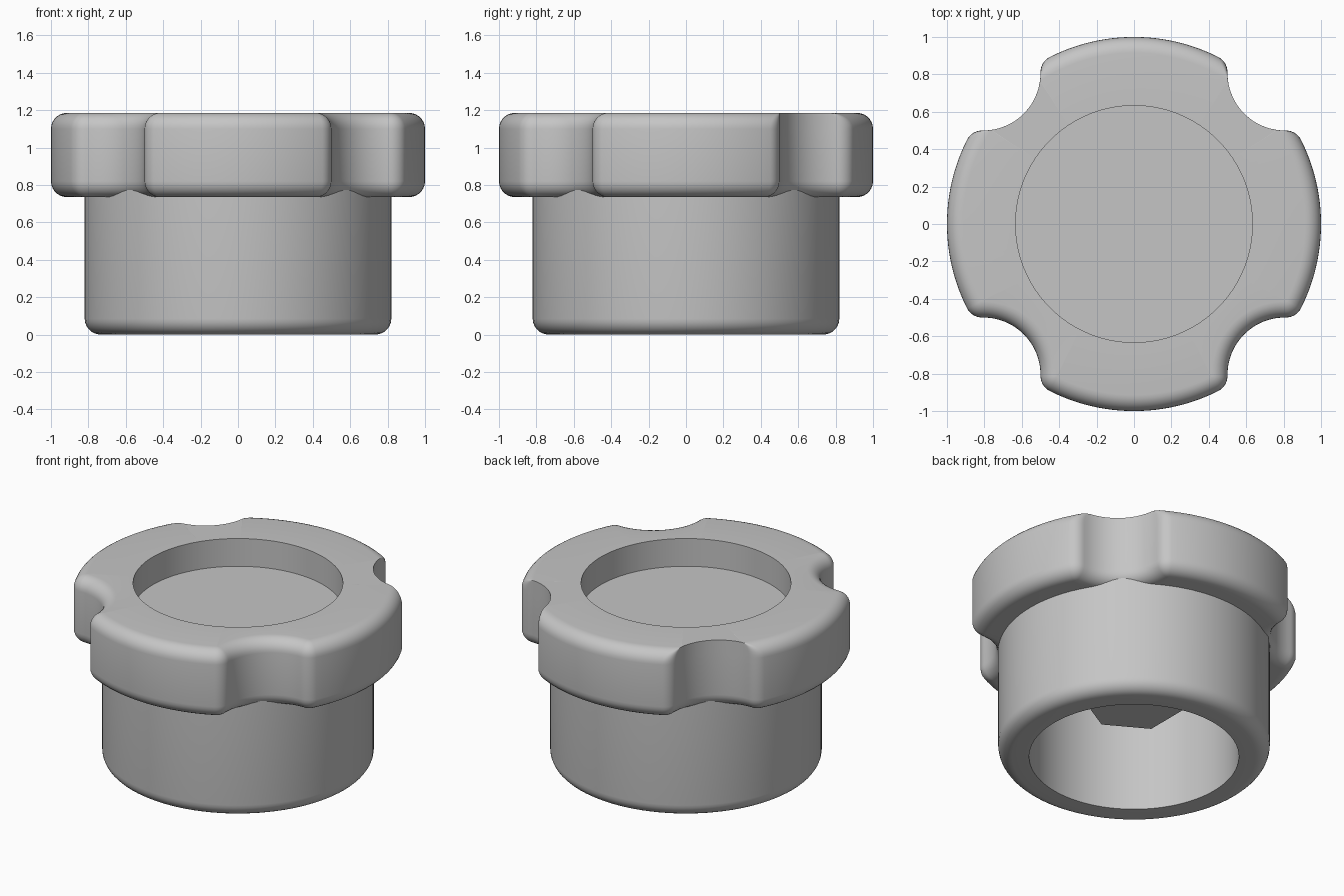
import bpy, bmesh
from math import sin, cos, pi, atan2, acos, hypot, radians

if "Cube" in bpy.data.objects:
    bpy.data.objects.remove(bpy.data.objects["Cube"], do_unlink=True)

grey = bpy.data.materials.new("plain_grey")
grey.use_nodes = True
grey.diffuse_color = (0.56, 0.56, 0.56, 1)
grey.node_tree.nodes["Principled BSDF"].inputs["Base Color"].default_value = grey.diffuse_color

GRIP_BOTTOM, GRIP_TOP, RECESS_FLOOR = 0.735, 1.185, 1.0
BORE, BODY, CEILING = 0.633, 0.82, 0.8
NOTCH_DIST, NOTCH_R, CORNER_R = 1.141, 0.307, 0.09
FILLET, STEPS = 0.085, 7


def loft(name, rows):
    """Skin closed rings of equal length and cap both ends."""
    bm = bmesh.new()
    rings = [[bm.verts.new(p) for p in row] for row in rows]
    n = len(rows[0])
    for a, b in zip(rings, rings[1:]):
        for i in range(n):
            j = (i + 1) % n
            bm.faces.new((a[i], a[j], b[j], b[i]))
    bm.faces.new(rings[0])
    bm.faces.new(rings[-1])
    bmesh.ops.recalc_face_normals(bm, faces=bm.faces)
    mesh = bpy.data.meshes.new(name)
    bm.to_mesh(mesh)
    bm.free()
    mesh.materials.append(grey)
    obj = bpy.data.objects.new(name, mesh)
    bpy.context.collection.objects.link(obj)
    bpy.ops.object.select_all(action="DESELECT")
    obj.select_set(True)
    bpy.context.view_layer.objects.active = obj
    bpy.ops.object.shade_smooth_by_angle(angle=radians(30))
    return obj


def ring(radius, z, angles):
    return [(radius * cos(a), radius * sin(a), z) for a in angles]


def even(n, start=0.0):
    return [start + 2 * pi * i / n for i in range(n)]


def arc(cx, cy, r, a0, a1, n):
    return [(cx + r * cos(a0 + (a1 - a0) * i / n),
             cy + r * sin(a0 + (a1 - a0) * i / n)) for i in range(n + 1)]


def notch(radius, notch_r, corner_r):
    """Scallop with rounded shoulders, centred on local +x."""
    a, b = radius - corner_r, notch_r + corner_r
    phi = acos((a * a + NOTCH_DIST ** 2 - b * b) / (2 * a * NOTCH_DIST))
    cx, cy = a * cos(phi), -a * sin(phi)
    turn = atan2(-cy, NOTCH_DIST - cx)
    half = arc(cx, cy, corner_r, -phi, turn, 8)
    half += arc(NOTCH_DIST, 0, notch_r, pi + turn, pi, 10)[1:]
    return half + [(x, -y) for x, y in half[-2::-1]], phi


def outline(inset, z, sharp_back=False):
    """Four-lobed grip section, shrunk inward by inset."""
    radius, pts = 1 - inset, []
    parts = []
    for k in range(4):
        keep = sharp_back and k < 2
        parts.append(notch(radius, NOTCH_R + (0 if keep else inset), CORNER_R - inset))
    for k, (shape, phi) in enumerate(parts):
        t = pi / 4 + k * pi / 2
        pts += [(x * cos(t) - y * sin(t), x * sin(t) + y * cos(t), z) for x, y in shape]
        next_phi = parts[(k + 1) % 4][1]
        lobe = arc(0, 0, radius, t + phi, t + pi / 2 - next_phi, 24)[1:-1]
        pts += [(x, y, z) for x, y in lobe]
    return pts


def fillet(i):
    """Inset and height along a quarter round."""
    t = pi / 2 * i / STEPS
    return FILLET * (1 - sin(t)), FILLET * (1 - cos(t))


# Grip: rounded lobes, back scallops left sharp along the top, recess in the top
rounds = [fillet(i) for i in range(STEPS + 1)]
rows = [outline(d, GRIP_BOTTOM + h) for d, h in rounds]
rows += [outline(d, GRIP_TOP - h, True) for d, h in reversed(rounds)]
inner = [atan2(y, x) for x, y, z in rows[-1]]
rows = [ring(0.7, 0.81, inner), ring(0.7, GRIP_BOTTOM, inner)] + rows
rows += [ring(BORE, GRIP_TOP, inner), ring(BORE, RECESS_FLOOR, inner)]
loft("grip", rows)

# Body: hollow barrel with a rounded lower edge
turns = even(96)
rows = [ring(BORE, CEILING, turns), ring(BORE, 0, turns)]
rows += [ring(BODY - d, h, turns) for d, h in rounds]
rows.append(ring(BODY, 0.83, turns))
loft("body", rows)

# Hexagonal post hanging inside the bore
hexagon = even(6, pi / 2)
loft("hex_post", [ring(0.305, 0.36, hexagon), ring(0.305, CEILING + 0.01, hexagon)])
